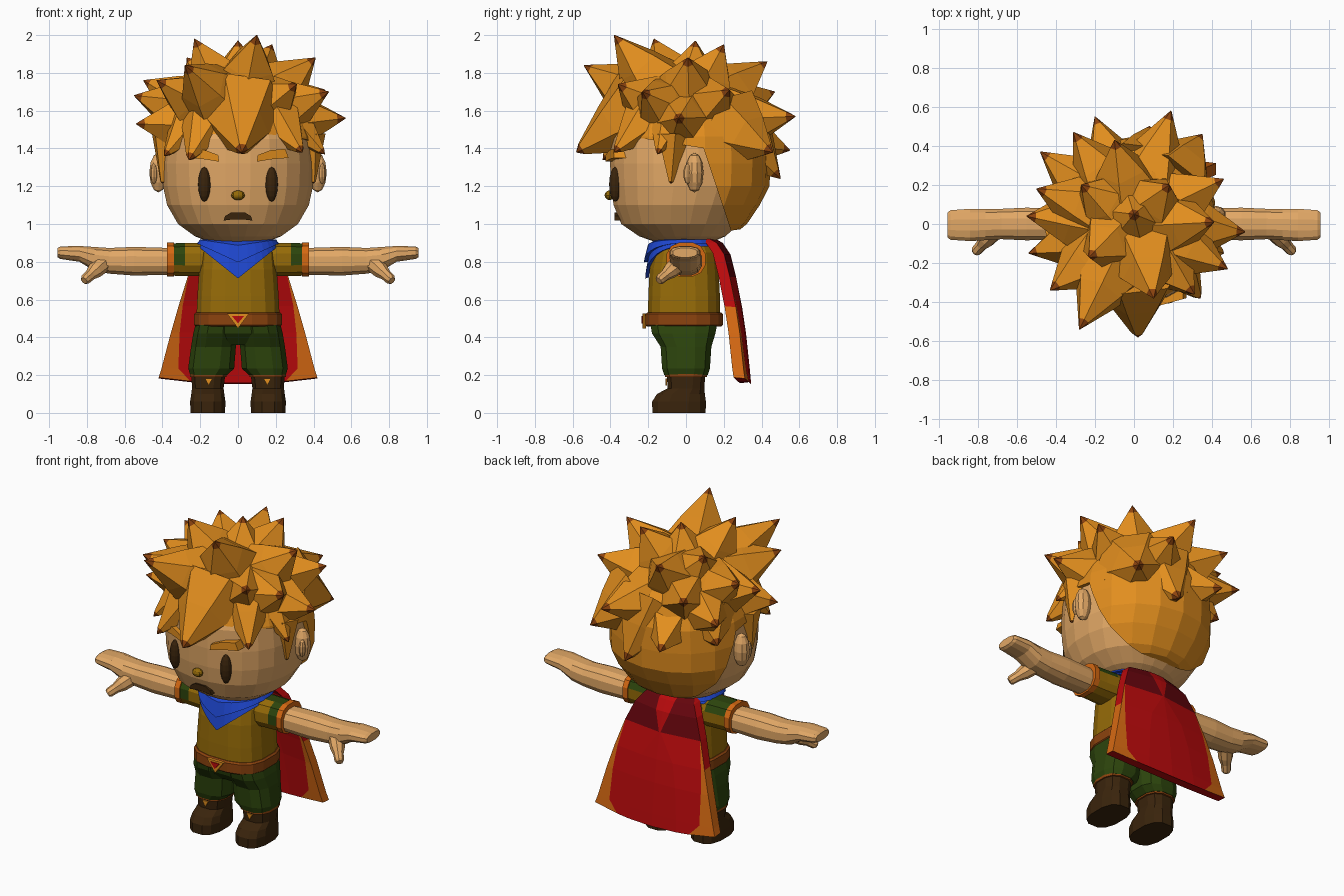
import bpy, bmesh, math
from mathutils import Vector

if "Cube" in bpy.data.objects:
    bpy.data.objects.remove(bpy.data.objects["Cube"])


def lin(c):
    c /= 255
    return c / 12.92 if c < 0.04045 else ((c + 0.055) / 1.055) ** 2.4


def colour(name, r, g, b):
    m = bpy.data.materials.new(name)
    m.diffuse_color = (lin(r), lin(g), lin(b), 1)
    m.use_nodes = True
    m.node_tree.nodes["Principled BSDF"].inputs["Base Color"].default_value = m.diffuse_color
    return m


SKIN = colour("skin", 226, 168, 102)
HAIR = colour("hair_orange", 226, 142, 30)
RUST = colour("rust_brown", 140, 67, 14)
MUSTARD = colour("mustard", 150, 107, 8)
BLUE = colour("blue", 30, 70, 205)
GREEN = colour("dark_green", 44, 68, 12)
BROWN = colour("dark_brown", 58, 36, 12)
RED = colour("red", 186, 10, 12)
DARKRED = colour("dark_red", 100, 5, 12)
ORANGE = colour("orange", 212, 104, 18)


def finish(name, bm, mats):
    bmesh.ops.recalc_face_normals(bm, faces=bm.faces[:])
    me = bpy.data.meshes.new(name)
    bm.to_mesh(me)
    bm.free()
    for m in mats:
        me.materials.append(m)
    ob = bpy.data.objects.new(name, me)
    bpy.context.collection.objects.link(ob)
    return ob


def bridge(rings, rule=None):
    """Closed skin through a list of point rings; rule(row, column) gives the material index."""
    bm = bmesh.new()
    vs = [[bm.verts.new(p) for p in r] for r in rings]
    n = len(vs[0])
    for i in range(len(vs) - 1):
        for k in range(n):
            j = (k + 1) % n
            f = bm.faces.new((vs[i][k], vs[i][j], vs[i + 1][j], vs[i + 1][k]))
            if rule:
                f.material_index = rule(i, k)
    bm.faces.new(vs[0])
    f = bm.faces.new(vs[-1])
    if rule:
        f.material_index = rule(len(vs) - 2, 0)
    return bm


def oval(cx, cy, rx, ry, n=16, p=2.0):
    out = []
    for k in range(n):
        a = 2 * math.pi * (k + 0.5) / n
        c, s = math.cos(a), math.sin(a)
        out.append((cx + rx * math.copysign(abs(c) ** (2 / p), c),
                    cy + ry * math.copysign(abs(s) ** (2 / p), s)))
    return out


def stack(rows, n=16, p=2.0):
    """Upright rings from rows of (z, cx, cy, rx, ry)."""
    return [[(x, y, z) for x, y in oval(cx, cy, rx, ry, n, p)] for z, cx, cy, rx, ry in rows]


def sideways(rows, n=12, p=2.5):
    """Rings along x from rows of (x, cy, cz, ry, rz)."""
    return [[(x, y, z) for y, z in oval(cy, cz, ry, rz, n, p)] for x, cy, cz, ry, rz in rows]


def ball(name, mat, loc, size, seg=10, rings=6):
    bm = bmesh.new()
    bmesh.ops.create_uvsphere(bm, u_segments=seg, v_segments=rings, radius=1)
    for v in bm.verts:
        v.co = Vector([loc[i] + v.co[i] * size[i] for i in range(3)])
    return finish(name, bm, [mat])


def plate(name, mat, pts, y, depth, y_lean=0):
    """Flat front-facing shape from (x, z) points."""
    return finish(name, bridge([[(x, y + abs(x) * y_lean + d, z) for x, z in pts]
                                for d in (0, depth)]), [mat])


def rod(base, tip, steps, sides, turn=0.0):
    """Rings square to the line from base to tip, from steps of (position, radius)."""
    base, tip = Vector(base), Vector(tip)
    d = (tip - base).normalized()
    u = d.orthogonal().normalized()
    w = d.cross(u)
    angles = [turn + 2 * math.pi * k / sides for k in range(sides)]
    return [[base.lerp(tip, t) + r * (u * math.cos(a) + w * math.sin(a)) for a in angles]
            for t, r in steps]


def spike(name, base, tip, r, sides=5, cap=0.88, turn=0.0):
    steps = ((0, r), (0.45, 0.6 * r), (cap, 0.14 * r), (1, 0.01 * r))
    return finish(name, bridge(rod(base, tip, steps, sides, turn),
                               lambda i, k: int(i == 2)), [HAIR, RUST])


# Head: rows of z, centre y, half width, half depth
HEAD = [(0.90, -0.01, 0.14, 0.14), (0.935, -0.02, 0.23, 0.23), (1.0, -0.03, 0.32, 0.315),
        (1.1, -0.018, 0.378, 0.368), (1.2, 0, 0.4, 0.40), (1.32, 0, 0.403, 0.405),
        (1.45, 0, 0.39, 0.40), (1.58, 0, 0.34, 0.35), (1.68, 0, 0.24, 0.25), (1.74, 0, 0.1, 0.1)]
finish("head", bridge(stack([(z, 0, c, a, b) for z, c, a, b in HEAD], 24, 2.25)), [SKIN])


# Hair shell: crown and back of the head
def shell(name, *cuts):
    rows = [(z + max(0, z - 1.3) * 0.08, 0, c + 0.02, a * 1.06, b * 1.055) for z, c, a, b in HEAD]
    bm = bridge(stack(rows, 18, 2.1))
    for co, no in cuts:
        bmesh.ops.bisect_plane(bm, geom=bm.verts[:] + bm.edges[:] + bm.faces[:],
                               plane_co=co, plane_no=no, clear_inner=True)
        bmesh.ops.holes_fill(bm, edges=[e for e in bm.edges if e.is_boundary])
    finish(name, bm, [HAIR])


shell("hair_crown", ((0, 0.1, 1.40), (0, 0.16, 1)))
shell("hair_back", ((0, 0.1, 1.38), (0, 0.42, 0.14)), ((0, 0.24, 0.965), (0, -0.15, 1)))

# Hair spikes, by tip position
TIPS = [(0.10, -0.38, 2.0), (-0.28, -0.54, 1.84), (-0.23, -0.17, 1.98), (0, 0.05, 1.97),
        (0.18, 0.20, 1.95), (-0.27, 0.20, 1.88), (-0.10, 0.43, 1.86), (0.41, 0.01, 1.88),
        (-0.43, -0.34, 1.76), (-0.55, 0.04, 1.68), (-0.54, -0.15, 1.53), (0.57, -0.04, 1.56),
        (0.46, 0.23, 1.71), (0.19, 0.58, 1.57), (-0.20, 0.55, 1.39), (0.48, -0.23, 1.70),
        (-0.31, 0.47, 1.70), (-0.48, 0.37, 1.56), (0.31, -0.36, 1.74), (-0.5, 0.18, 1.76)]
for i, t in enumerate(TIPS):
    c = Vector((0, 0, 1.53))
    spike(f"hair_spike_{i + 1}", c.lerp(Vector(t), 0.38), t, 0.215, 5 + i % 2, turn=i * 0.7)
# Broad locks hanging over the back of the head
BACK = [(0.08, 0.50, 1.24), (0.35, 0.46, 1.38), (-0.41, 0.27, 1.38)]
for i, (x, y, z) in enumerate(BACK):
    spike(f"back_lock_{i + 1}", (x * 0.55, y * 0.5, 1.5), (x, y, z), 0.24, 6)
# Fringe spikes hanging over the forehead
BANGS = [(0.02, -0.58, 1.38, 0.25), (0.34, -0.38, 1.38, 0.18), (-0.26, -0.44, 1.34, 0.19),
         (-0.39, -0.29, 1.36, 0.16), (0.46, -0.15, 1.37, 0.15)]
for i, (x, y, z, r) in enumerate(BANGS):
    spike(f"fringe_spike_{i + 1}", (x * 0.5, y * 0.4, 1.60), (x, y, z), r, 6, 0.92)

# Face
plate("mouth", BROWN, [(-0.077, 1.018), (-0.068, 1.042), (-0.035, 1.062), (0.035, 1.062),
                       (0.068, 1.042), (0.077, 1.018), (0.03, 1.024), (-0.03, 1.024)], -0.378, 0.05)
ball("nose", MUSTARD, (0, -0.405, 1.152), (0.036, 0.026, 0.026), 8, 6)

for s, side in ((-1, "left"), (1, "right")):
    ball(side + "_eye", BROWN, (s * 0.178, -0.375, 1.21), (0.033, 0.032, 0.092), 12, 8)
    plate(side + "_eyebrow", HAIR, [(s * x, z) for x, z in (
        (0.10, 1.33), (0.105, 1.365), (0.17, 1.39), (0.25, 1.398), (0.268, 1.35),
        (0.18, 1.343))], -0.455, 0.09, 0.28)
    ball(side + "_ear", SKIN, (s * 0.422, 0.045, 1.272), (0.05, 0.048, 0.105))
    ball(side + "_ear_inner", SKIN, (s * 0.445, 0.01, 1.265), (0.02, 0.025, 0.055), 8, 5)
    spike(side + "_sideburn", (s * 0.375, -0.07, 1.47), (s * 0.40, -0.08, 1.215), 0.09, 5, 0.97)

    # Sleeve with a green shoulder patch that runs further in at the back, and its cuff
    sleeve = sideways([(s * x, 0, 0.812, ry, rz) for x, ry, rz in (
        (0.1, 0.1, 0.08), (0.2, 0.105, 0.09), (0.28, 0.1, 0.09), (0.345, 0.098, 0.088))])
    finish(side + "_sleeve", bridge(sleeve, lambda i, k: int(i == 2 and k < 6 or i == 1 and k < 3)),
           [MUSTARD, GREEN])
    finish(side + "_cuff", bridge(sideways([(s * x, 0, 0.812, 0.105, 0.093)
                                            for x in (0.34, 0.375)])), [ORANGE])
    # Arm, mitten hand and thumb
    arm = [(0.33, 0, 0.802, 0.08, 0.072), (0.55, 0, 0.803, 0.086, 0.078),
           (0.68, 0, 0.805, 0.08, 0.07), (0.76, -0.003, 0.815, 0.082, 0.065),
           (0.84, -0.005, 0.842, 0.085, 0.043), (0.94, -0.005, 0.848, 0.078, 0.034),
           (0.955, -0.005, 0.848, 0.066, 0.025)]
    finish(side + "_arm", bridge(sideways([(s * r[0],) + r[1:] for r in arm])), [SKIN])
    finish(side + "_thumb", bridge(rod((s * 0.70, -0.02, 0.805), (s * 0.815, -0.145, 0.70), (
        (0, 0.05), (0.5, 0.043), (0.72, 0.03), (0.94, 0.028), (1, 0.02)), 8)), [SKIN])

    # Trouser leg, boot, boot band and ornament
    finish(side + "_trouser_leg", bridge(stack([
        (0.2, s * 0.155, 0, 0.1, 0.118), (0.235, s * 0.142, 0, 0.125, 0.13),
        (0.35, s * 0.13, 0, 0.122, 0.138), (0.42, s * 0.122, -0.012, 0.118, 0.172),
        (0.47, s * 0.115, -0.012, 0.112, 0.182)], 12, 2.6)), [GREEN])
    finish(side + "_boot", bridge(stack([
        (0, s * 0.16, -0.037, 0.094, 0.145), (0.06, s * 0.16, -0.037, 0.096, 0.146),
        (0.1, s * 0.16, -0.027, 0.09, 0.13), (0.13, s * 0.16, 0, 0.086, 0.1),
        (0.2, s * 0.157, 0, 0.092, 0.104)], 12, 2.6)), [BROWN])
    finish(side + "_boot_band", bridge(stack([(z, s * 0.157, 0, 0.1, 0.115)
                                              for z in (0.19, 0.207)], 12, 2.6)), [RUST])
    plate(side + "_boot_ornament", HAIR, [(s * 0.155 - 0.02, 0.182), (s * 0.155 + 0.02, 0.182),
                                          (s * 0.155, 0.145)], -0.109, 0.009)

# Hips, tunic, belt and buckle
finish("hips", bridge(stack([(0.36, 0, -0.005, 0.15, 0.11), (0.42, 0, -0.01, 0.22, 0.165),
                             (0.48, 0, -0.01, 0.225, 0.18)], 16, 2.8)), [GREEN])
finish("tunic", bridge(stack([(0.47, 0, -0.01, 0.225, 0.195), (0.62, 0, -0.01, 0.218, 0.192),
                              (0.76, 0, -0.01, 0.208, 0.185), (0.85, 0, -0.005, 0.2, 0.17),
                              (0.91, 0, 0, 0.15, 0.13)], 16, 2.8)), [MUSTARD])
finish("belt", bridge(stack([(z, 0, -0.01, a, a - 0.028) for z, a in (
    (0.458, 0.228), (0.465, 0.236), (0.523, 0.236), (0.532, 0.226))], 16, 2.8)), [RUST])
plate("buckle", HAIR, [(-0.058, 0.525), (0.058, 0.525), (0, 0.448)], -0.231, 0.02)
plate("buckle_gem", RED, [(-0.032, 0.513), (0.032, 0.513), (0, 0.474)], -0.235, 0.005)

# Neckerchief: collar and a fold whose lower edges drop to a point in front
for part, top, low, dip, out in (("neckerchief", 0.925, 0.88, 0.168, 0.21),
                                 ("neckerchief_fold", 0.93, 0.897, 0.1, 0.217)):
    def ring(rx, ry, z, share):
        return [(x, y, z - share * dip * (max(0, 1 - abs(x) / rx) if y < 0 else 0))
                for x, y in oval(0, -0.02, rx, ry, 30, 2.2)]
    finish(part, bridge([ring(0.13, 0.12, top, 0), ring(out - 0.015, out - 0.035, low + 0.02, 0.3),
                         ring(out, out - 0.014, low, 1),
                         ring(out * 0.86, out * 0.84, low, 0.97)]), [BLUE])

# Cape: rows of z, outer y, half width, inner column, border column
CAPE = [(0.17, 0.345, 0.42, 0.4, 0.6), (0.23, 0.338, 0.405, 0.4, 0.78),
        (0.42, 0.318, 0.355, 0.4, 0.87), (0.56, 0.297, 0.315, 0.35, 0.93),
        (0.72, 0.265, 0.265, 0.02, 0.985), (0.84, 0.235, 0.215, 0.22, 0.98),
        (0.90, 0.195, 0.17, 0.32, 0.97), (0.935, 0.13, 0.13, 0.4, 0.96)]
cape = []
for z, y, w, m, b in CAPE:
    cols = (-1, -b, -m, 0, m, b, 1)
    sag = 0.03 if z < 0.2 else 0
    back = [(u * w, y - 0.033 * u * u, z + sag * (u * u - 0.6)) for u in cols]
    cape.append(back + [(x, yy - 0.06, zz + 0.005) for x, yy, zz in reversed(back)])


def cape_rule(i, k):
    if k in (0, 5, 7, 12):                      # borders of both faces
        return 1 if i < 4 else 2
    if k in (6, 13):                            # side edges
        return 1 if i < 3 else 0
    return 2 if i >= 4 and k in (1, 4) else 0   # shoulder panels beside the bright triangle


finish("cape", bridge(cape, cape_rule), [RED, ORANGE, DARKRED])
